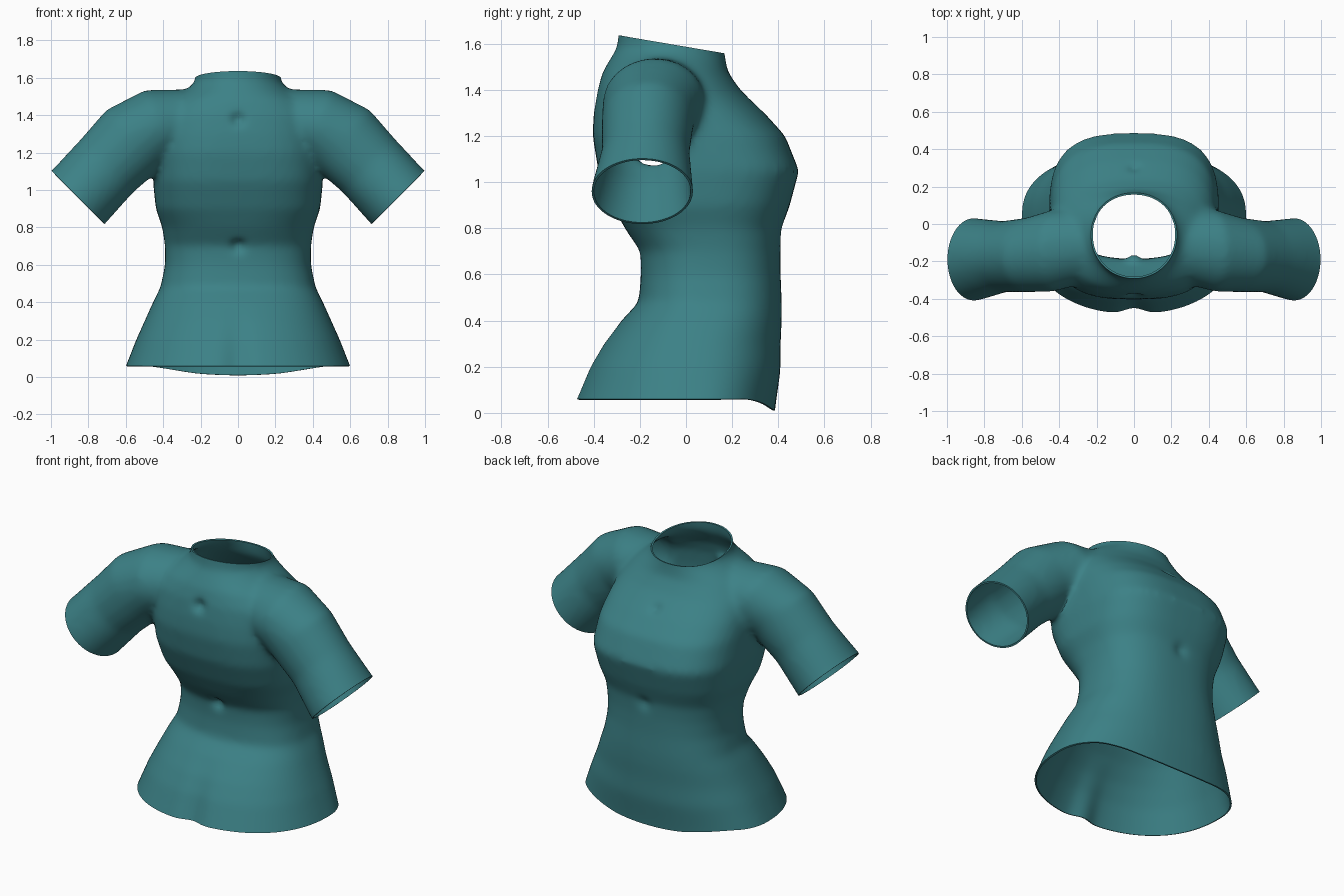
import bpy, bmesh, math
from mathutils import Vector

cube = bpy.data.objects.get("Cube")
if cube:
    bpy.data.objects.remove(cube, do_unlink=True)

SEGMENTS = 48

# One cloth colour
cloth = bpy.data.materials.new("teal cloth")
cloth.use_nodes = True
teal = (0.045, 0.22, 0.24, 1)
cloth.diffuse_color = teal
shader = cloth.node_tree.nodes["Principled BSDF"]
shader.inputs["Base Color"].default_value = teal
shader.inputs["Roughness"].default_value = 0.8


def signed_power(value, power):
    return math.copysign(abs(value) ** power, value)


def angles():
    return [2 * math.pi * i / SEGMENTS for i in range(SEGMENTS)]


def loft(bm, rings):
    """Join rings of points into a closed tube with capped ends."""
    loops = [[bm.verts.new(p) for p in ring] for ring in rings]
    faces = []
    for low, high in zip(loops, loops[1:]):
        for i in range(SEGMENTS):
            j = (i + 1) % SEGMENTS
            faces.append(bm.faces.new((low[i], low[j], high[j], high[i])))
    faces.append(bm.faces.new(loops[0][::-1]))
    faces.append(bm.faces.new(loops[-1]))
    bmesh.ops.recalc_face_normals(bm, faces=faces)


def torso_ring(z, half_width, y_min, y_mid, y_max, squareness):
    ring = []
    for a in angles():
        x = half_width * signed_power(math.cos(a), 2 / squareness)
        s = signed_power(math.sin(a), 2 / squareness)
        depth = y_max - y_mid if s > 0 else y_mid - y_min
        ring.append((x, y_mid + depth * s, z))
    return ring


def sleeve_ring(side, x, y, z, tilt, radius, y_radius):
    """Ellipse across an arm axis that drops by the tilt in degrees."""
    t = math.radians(tilt)
    ring = []
    for a in angles():
        up = radius * math.cos(a)
        ring.append((side * (x + up * math.sin(t)),
                     y + y_radius * math.sin(a),
                     z + up * math.cos(t)))
    return ring


# Torso: height, half width, y min, y of widest point, y max, squareness
TORSO = [
    (-.1, .66, -.55, .05, .37, 2.3),
    (.06, .60, -.48, .05, .385, 2.3),
    (.2, .545, -.42, .05, .41, 2.3),
    (.3, .50, -.36, .06, .41, 2.3),
    (.4, .455, -.28, .08, .415, 2.4),
    (.48, .415, -.205, .1, .415, 2.5),
    (.6, .39, -.195, .1, .41, 2.5),
    (.7, .39, -.2, .1, .41, 2.5),
    (.8, .405, -.265, .08, .415, 2.6),
    (.9, .44, -.32, .05, .45, 2.8),
    (1.05, .455, -.38, .05, .49, 3),
    (1.2, .45, -.405, 0, .43, 2.9),
    (1.3, .44, -.4, -.05, .34, 2.7),
    (1.4, .42, -.385, -.1, .235, 2.5),
    (1.48, .36, -.36, -.1, .18, 2.3),
    (1.54, .27, -.325, -.08, .17, 2.1),
    (1.58, .23, -.3, -.07, .165, 2),
    (1.75, .22, -.28, -.06, .16, 2),
]
# Sleeve: x, y, z, tilt, radius, y radius
SLEEVE = [
    (.22, -.11, 1.37, 5, .17, .19),
    (.42, -.14, 1.35, 22, .2, .22),
    (.56, -.165, 1.27, 42, .215, .2),
    (.7, -.175, 1.13, 45, .2, .19),
    (.855, -.19, .96, 45, .202, .222),
    (.93, -.19, .885, 45, .205, .23),
]

bm = bmesh.new()
loft(bm, [torso_ring(*row) for row in TORSO])
for side in (1, -1):
    loft(bm, [sleeve_ring(side, *row) for row in SLEEVE])
mesh = bpy.data.meshes.new("shirt")
bm.to_mesh(mesh)
bm.free()
shirt = bpy.data.objects.new("shirt", mesh)
bpy.context.collection.objects.link(shirt)
bpy.context.view_layer.objects.active = shirt
shirt.select_set(True)


def apply_modifier(kind, **settings):
    modifier = shirt.modifiers.new(kind.lower(), kind)
    for key, value in settings.items():
        setattr(modifier, key, value)
    bpy.ops.object.modifier_apply(modifier=modifier.name)


# Merge body and sleeves into one soft skin
apply_modifier('REMESH', mode='VOXEL', voxel_size=0.018)
apply_modifier('SMOOTH', factor=0.5, iterations=14)

bm = bmesh.new()
bm.from_mesh(mesh)


def cut_open(point, normal, inside=lambda co: True):
    """Trim away everything beyond a plane within one region."""
    point, normal = Vector(point), Vector(normal).normalized()
    faces = [f for f in bm.faces if inside(f.calc_center_median())]
    geom = set(faces)
    for f in faces:
        geom.update(f.verts)
        geom.update(f.edges)
    bmesh.ops.bisect_plane(bm, geom=list(geom), plane_co=point, plane_no=normal, dist=1e-5)
    beyond = [v for v in bm.verts
              if inside(v.co) and (v.co - point).dot(normal) > 1e-4]
    bmesh.ops.delete(bm, geom=beyond, context='VERTS')


# Hem, neck and cuff openings
cut_open((0, 0, .06), (0, 0, -1))
cut_open((0, -.05, 1.595), (0, .17, 1))
for side in (1, -1):
    cut_open((side * .855, 0, .96), (side, 0, -1),
             lambda co: co.x * side > .55 and co.z > .65)

# Pinched dimples: centre, depth, size
DIMPLES = [
    ((0, -.2, .7), .03, .035),
    ((0, -.39, 1.38), .03, .035),
    ((0, .3, 1.33), .015, .03),
    ((0, .41, .78), .015, .04),
]
bm.normal_update()
for v in bm.verts:
    co = v.co.copy()
    for centre, depth, size in DIMPLES:
        gap = (co - Vector(centre)).length / size
        v.co -= v.normal * depth * math.exp(-gap * gap)
    low = max(0, 1 - co.z / .4)
    # Centre groove at the seat
    if co.y < 0:
        v.co.y += .035 * low * math.exp(-(co.x / .07) ** 2)
    # Hem dips at the belly
    elif co.y > .2:
        reach = min(1, (co.y - .2) / .17)
        v.co.z -= .07 * low ** 2 * reach * max(0, 1 - (co.x / .5) ** 2)
bmesh.ops.recalc_face_normals(bm, faces=bm.faces)
bm.to_mesh(mesh)
bm.free()

# Cloth thickness and finish
apply_modifier('SOLIDIFY', thickness=0.01, offset=-1)
mesh.materials.clear()
mesh.materials.append(cloth)
bpy.ops.object.shade_smooth_by_angle(angle=math.radians(40))
